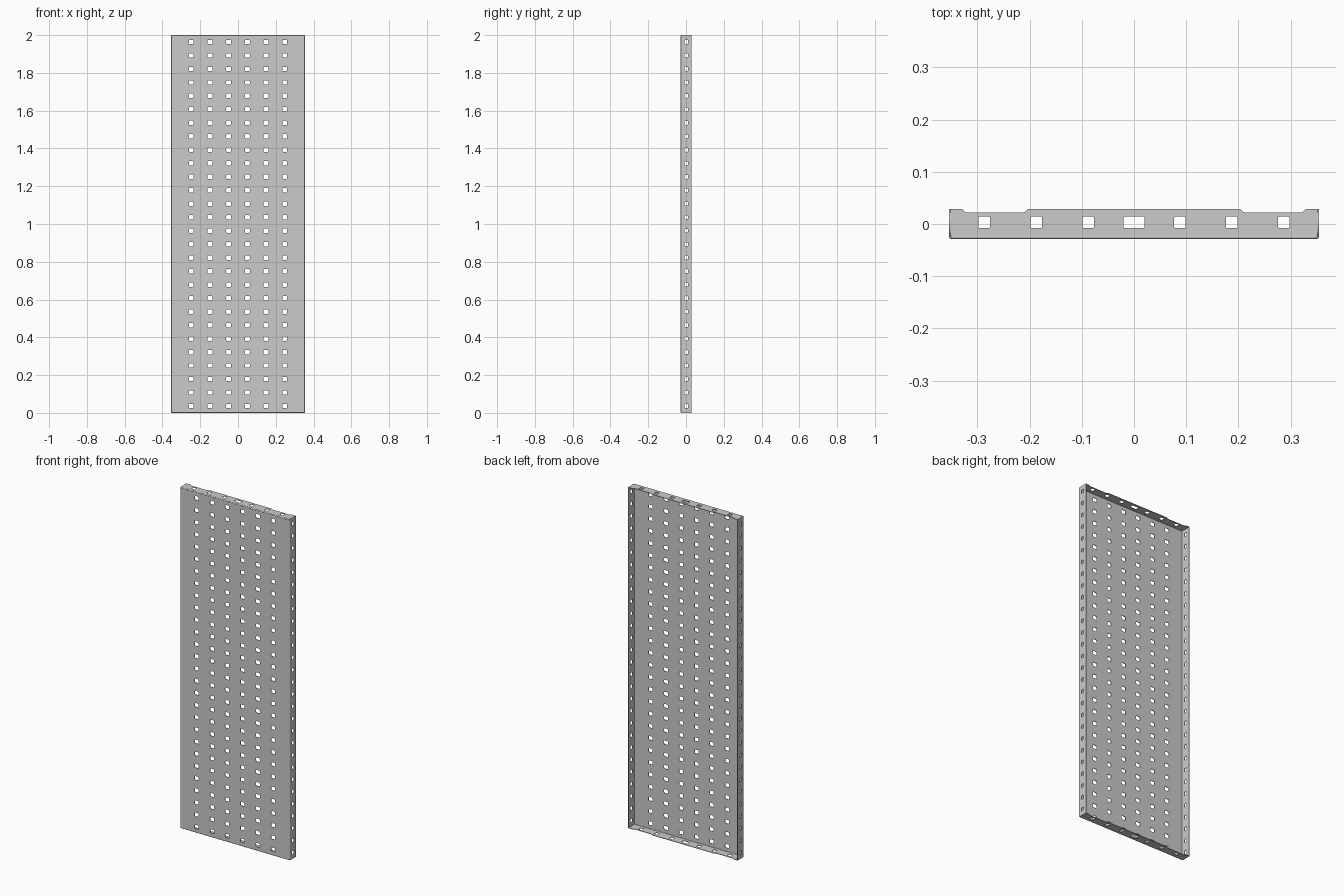
import bpy
from math import sin, cos, pi
from mathutils import Matrix, Vector

if "Cube" in bpy.data.objects:
    bpy.data.objects.remove(bpy.data.objects["Cube"])

W, D, H = 0.355, 0.029, 2.0      # half width, half depth, height
T, R = 0.003, 0.005              # sheet thickness, fold radius
PITCH = H / 28


def hole(cx, cy, w, h, r=0.004):
    """Rounded rectangle outline."""
    pts = []
    for k, (sx, sy) in enumerate([(1, 1), (-1, 1), (-1, -1), (1, -1)]):
        for j in range(3):
            a = k * pi / 2 + j * pi / 4
            pts.append((cx + sx * (w / 2 - r) + r * cos(a),
                        cy + sy * (h / 2 - r) + r * sin(a)))
    return pts


def plate(name, loops, u, v, origin, thick=T):
    """Filled outline with holes, drawn on axes u and v, given thickness."""
    cu = bpy.data.curves.new(name + "_outline", 'CURVE')
    cu.dimensions = '2D'
    cu.fill_mode = 'BOTH'
    cu.extrude = thick / 2
    for pts in loops:
        sp = cu.splines.new('POLY')
        sp.points.add(len(pts) - 1)
        for p, (x, y) in zip(sp.points, pts):
            p.co = (x, y, 0, 1)
        sp.use_cyclic_u = True
    tmp = bpy.data.objects.new(name + "_tmp", cu)
    bpy.context.collection.objects.link(tmp)
    bpy.context.view_layer.update()
    dg = bpy.context.evaluated_depsgraph_get()
    me = bpy.data.meshes.new_from_object(tmp.evaluated_get(dg))
    bpy.data.objects.remove(tmp)
    u, v = Vector(u), Vector(v)
    m = Matrix((u, v, u.cross(v))).transposed().to_4x4()
    m.translation = origin
    me.transform(m)
    me.name = name
    ob = bpy.data.objects.new(name, me)
    bpy.context.collection.objects.link(ob)
    return ob


def rect(x0, x1, y0, y1):
    return [(x0, y0), (x1, y0), (x1, y1), (x0, y1)]


def fold(s, edge):
    """Quarter ring joining the front to a flange; s picks the side."""
    arc = [i * pi / 8 for i in range(5)]
    ring = [(R, a) for a in arc] + [(R - T, a) for a in reversed(arc)]
    return [(edge - s * R + s * r * cos(a), -D + R - r * sin(a)) for r, a in ring]


X, Y, Z = (1, 0, 0), (0, 1, 0), (0, 0, 1)
rows = [(i + 0.5) * PITCH for i in range(28)]

# perforated front sheet
front = [rect(-W + R, W - R, R, H - R)]
front += [hole((c - 2.5) * 0.099, z, 0.026, 0.022) for c in range(6) for z in rows]
plate("front_sheet", front, X, Z, (0, -D + T / 2, 0))

# side flanges with one row of holes, and their folds
for s, side in ((-1, "left"), (1, "right")):
    loops = [rect(-D + R, D, 0, H)] + [hole(0.002, z, 0.018, 0.021) for z in rows]
    plate(side + "_flange", loops, Y, Z, (s * (W - T / 2), 0, 0))
    plate(side + "_fold", [fold(s, s * W)], X, Y, (0, 0, H / 2), H - 2 * R)

# end flanges with notched back edge, holes and centre slot, and their folds
half = [(W - T, -D + R), (W - T, D), (0.330, D), (0.322, D - 0.007),
        (0.211, D - 0.007), (0.203, D)]
outline = half + [(-x, y) for x, y in reversed(half)]
holes = [hole(s * x, 0.003, 0.022, 0.022, 0.002)
         for s in (-1, 1) for x in (0.088, 0.187, 0.287)]
holes.append(hole(0, 0.003, 0.041, 0.022, 0.002))
for s, end, z in ((-1, "bottom", 0), (1, "top", H)):
    plate(end + "_flange", [outline] + holes, X, Y, (0, 0, z - s * T / 2))
    plate(end + "_fold", [fold(s, z)], Z, Y, (0, 0, 0), 2 * (W - R))
